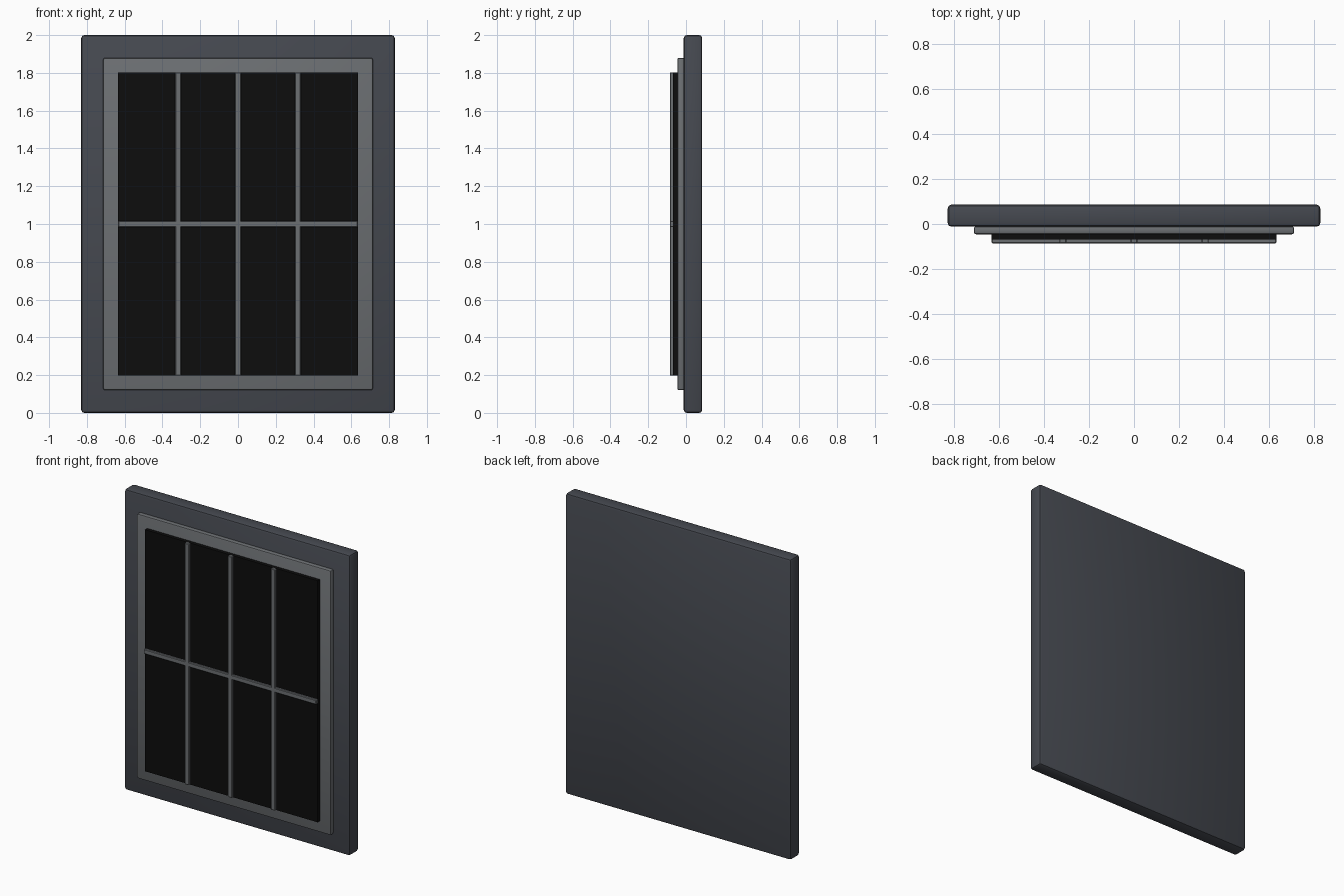
import bpy

if "Cube" in bpy.data.objects:
    bpy.data.objects.remove(bpy.data.objects["Cube"])


def material(name, rgb):
    m = bpy.data.materials.new(name)
    m.diffuse_color = (*rgb, 1)
    m.use_nodes = True
    m.node_tree.nodes["Principled BSDF"].inputs["Base Color"].default_value = m.diffuse_color
    return m


DARK = material("dark_metal", (0.06, 0.066, 0.08))
GREY = material("grey_metal", (0.15, 0.16, 0.17))
BLACK = material("dark_pane", (0.004, 0.004, 0.004))


def box(name, x, y, z, mat, bevel=0.0, segments=2):
    """Box from (min, max) ranges, with an optional rounded edge."""
    r = (x, y, z)
    bpy.ops.mesh.primitive_cube_add(size=1, location=[(a + b) / 2 for a, b in r])
    ob = bpy.context.object
    ob.name = name
    ob.scale = [b - a for a, b in r]
    bpy.ops.object.transform_apply(location=False, rotation=False, scale=True)
    ob.data.materials.append(mat)
    if bevel:
        mod = ob.modifiers.new("bevel", "BEVEL")
        mod.width = bevel
        mod.segments = segments
        bpy.ops.object.modifier_apply(modifier=mod.name)
        bpy.ops.object.shade_smooth_by_angle()
    return ob


# Backing slab, raised border plate and dark pane
box("outer_slab", (-0.83, 0.83), (-0.012, 0.086), (0, 2), DARK, 0.016)
box("border_plate", (-0.714, 0.714), (-0.046, -0.010), (0.12, 1.88), GREY, 0.010)
box("pane", (-0.635, 0.635), (-0.070, -0.040), (0.197, 1.803), BLACK)

# Glazing bars
W = 0.016
for i, x in enumerate((-0.317, 0, 0.317)):
    box(f"vertical_bar_{i + 1}", (x - W, x + W), (-0.086, -0.064), (0.197, 1.803), GREY, 0.004, 1)
box("horizontal_bar", (-0.635, 0.635), (-0.086, -0.066), (1 - W, 1 + W), GREY, 0.004, 1)
